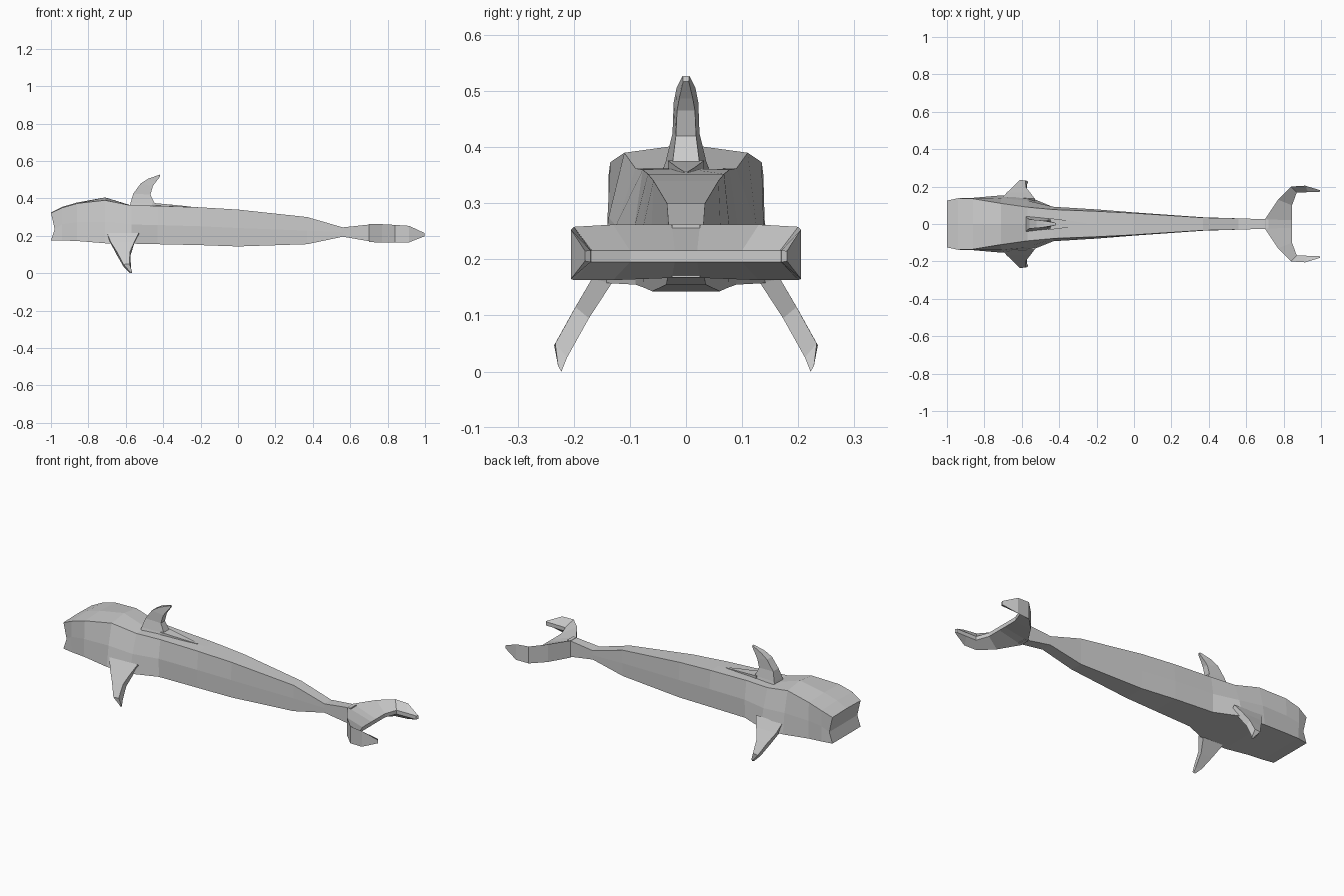
import bpy, bmesh

skin = bpy.data.materials.new("grey skin")
skin.diffuse_color = (0.6, 0.6, 0.6, 1)


def loft(name, rings):
    """Skin a list of equal-length point rings and cap both ends."""
    bm = bmesh.new()
    rows = [[bm.verts.new(p) for p in ring] for ring in rings]
    n = len(rows[0])
    for a, b in zip(rows, rows[1:]):
        for i in range(n):
            j = (i + 1) % n
            bm.faces.new((a[i], a[j], b[j], b[i]))
    bm.faces.new(rows[0])
    bm.faces.new(rows[-1])
    bmesh.ops.recalc_face_normals(bm, faces=bm.faces)
    me = bpy.data.meshes.new(name)
    bm.to_mesh(me)
    bm.free()
    me.materials.append(skin)
    ob = bpy.data.objects.new(name, me)
    bpy.context.collection.objects.link(ob)
    return ob


# body: x, ridge z, top edge z, top half width, middle half width, bottom half width, bottom z
stations = [
    (-1.00, 0.325, 0.322, 0.125, 0.125, 0.125, 0.175),
    (-0.94, 0.355, 0.350, 0.138, 0.138, 0.136, 0.175),
    (-0.86, 0.378, 0.373, 0.135, 0.140, 0.140, 0.172),
    (-0.71, 0.405, 0.390, 0.110, 0.138, 0.153, 0.160),
    (-0.57, 0.360, 0.362, 0.090, 0.125, 0.148, 0.158),
    (-0.43, 0.362, 0.360, 0.077, 0.092, 0.090, 0.155),
    (-0.20, 0.352, 0.352, 0.068, 0.078, 0.076, 0.150),
    (0.00, 0.340, 0.340, 0.058, 0.062, 0.060, 0.143),
    (0.37, 0.300, 0.300, 0.034, 0.036, 0.035, 0.155),
    (0.56, 0.245, 0.245, 0.030, 0.030, 0.030, 0.195),
    (0.72, 0.262, 0.262, 0.025, 0.025, 0.025, 0.168),
]
rings = []
for x, zr, ze, wt, wm, wb, zb in stations:
    zm = 0.235 if x == -1 else (ze + zb) / 2
    xm = -0.98 if x == -1 else x          # mouth crease is set back
    rings.append([(x, 0, zr), (x, wt, ze), (xm, wm, zm), (x, wb, zb),
                  (x, -wb, zb), (xm, -wm, zm), (x, -wt, ze)])
body = loft("body", rings)

# split the snout cap along the mouth so both jaws have clean faces
bm = bmesh.new()
bm.from_mesh(body.data)
bm.verts.ensure_lookup_table()
bmesh.ops.connect_vert_pair(bm, verts=[bm.verts[2], bm.verts[5]])
bm.to_mesh(body.data)
bm.free()

# tail flukes: y and x of leading edge, y and x of trailing edge, z ranges
half = [
    (0.70, 0.025, 0.845, 0.020, 0.262, 0.167),
    (0.77, 0.130, 0.845, 0.100, 0.262, 0.163),
    (0.84, 0.200, 0.870, 0.168, 0.258, 0.163),
    (0.915, 0.205, 0.930, 0.170, 0.253, 0.165),
    (0.997, 0.180, 0.990, 0.170, 0.215, 0.197),
]


def fluke_ring(s, side):
    xl, yl, xt, yt, zt, zb = s
    return [(xl, side * yl, zt), (xl, side * yl, zb),
            (xt, side * yt, 0.195), (xt, side * yt, 0.216)]


loft("tail_flukes", [fluke_ring(s, -1) for s in reversed(half)]
     + [fluke_ring(s, 1) for s in half])

# dorsal fin: front x, front z, rear x, rear z, half width front and rear
fin = [
    (-0.585, 0.335, -0.425, 0.335, 0.050, 0.030),
    (-0.575, 0.375, -0.445, 0.372, 0.036, 0.024),
    (-0.560, 0.425, -0.468, 0.420, 0.024, 0.018),
    (-0.520, 0.480, -0.455, 0.465, 0.022, 0.016),
    (-0.480, 0.505, -0.440, 0.487, 0.017, 0.012),
    (-0.418, 0.527, -0.416, 0.517, 0.006, 0.005),
]
loft("dorsal_fin", [[(xf, -wf, zf), (xf, wf, zf), (xr, wr, zr), (xr, -wr, zr)]
                    for xf, zf, xr, zr, wf, wr in fin])

# low ridge trailing behind the dorsal fin
loft("dorsal_ridge", [[(x, -w, 0.335), (x, -w, z), (x, w, z), (x, w, 0.335)]
                      for x, w, z in [(-0.46, 0.032, 0.376), (-0.33, 0.016, 0.364),
                                      (-0.25, 0.003, 0.356)]])

# flippers: leading, outer-rear, inner-rear and inner-front corners per section
for side, name in ((1, "left_flipper"), (-1, "right_flipper")):
    sections = [
        [(-0.70, 0.145, 0.215), (-0.53, 0.135, 0.215), (-0.53, 0.10, 0.18), (-0.70, 0.10, 0.18)],
        [(-0.68, 0.168, 0.165), (-0.555, 0.168, 0.165), (-0.555, 0.132, 0.158), (-0.68, 0.132, 0.158)],
        [(-0.645, 0.200, 0.110), (-0.578, 0.197, 0.115), (-0.575, 0.173, 0.095), (-0.645, 0.175, 0.092)],
        [(-0.612, 0.235, 0.047), (-0.580, 0.233, 0.050), (-0.572, 0.212, 0.025), (-0.612, 0.210, 0.035)],
        [(-0.580, 0.228, 0.010), (-0.567, 0.228, 0.010), (-0.567, 0.222, 0.0), (-0.578, 0.222, 0.0)],
    ]
    loft(name, [[(x, side * y, z) for x, y, z in s] for s in sections])
